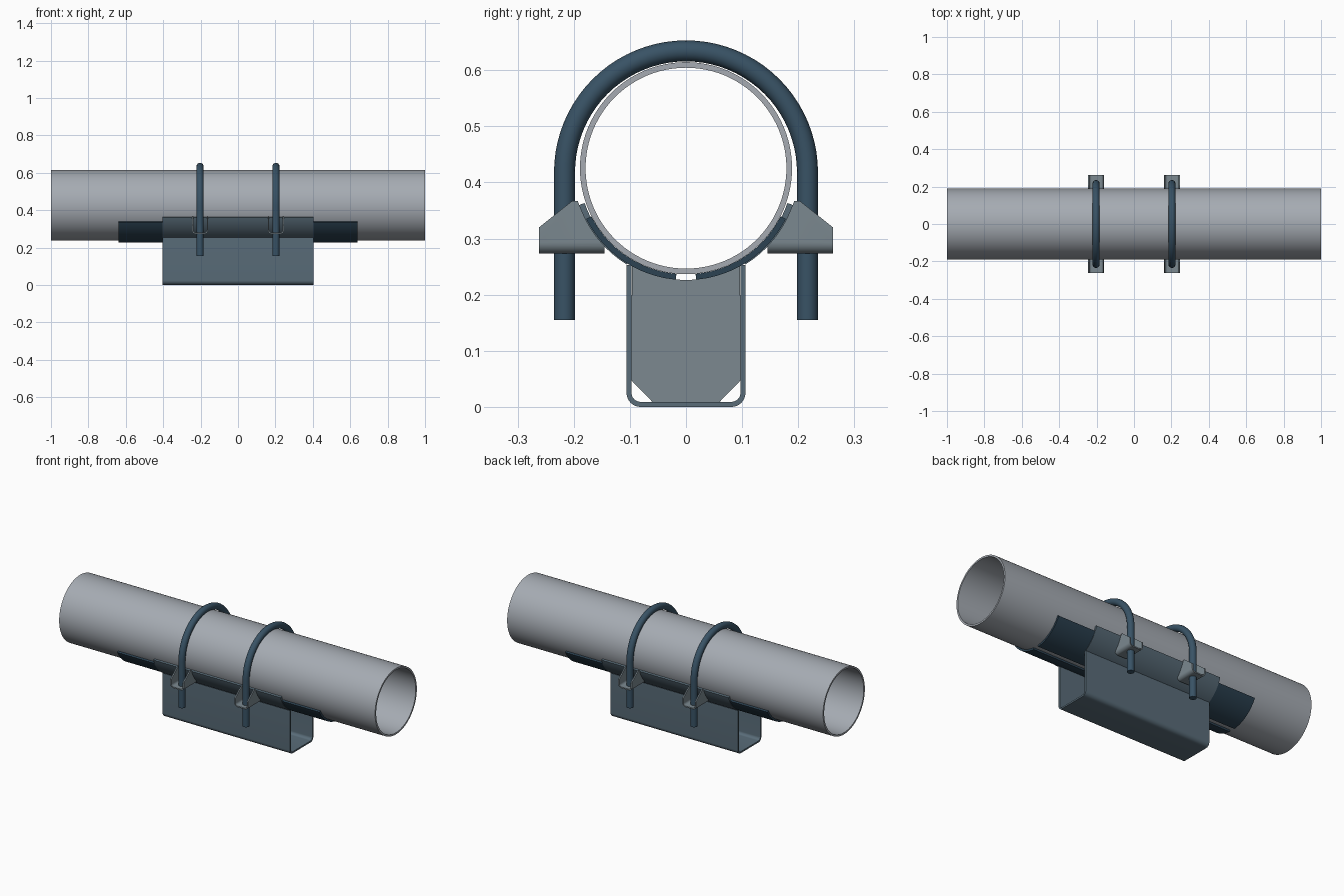
import bpy, bmesh, math
from math import sin, cos, pi, radians

if "Cube" in bpy.data.objects:
    bpy.data.objects.remove(bpy.data.objects["Cube"])

CZ = 0.4255          # pipe axis height
BOLT_X = 0.203


def material(name, rgb):
    m = bpy.data.materials.new(name)
    m.diffuse_color = (*rgb, 1)
    m.use_nodes = True
    m.node_tree.nodes["Principled BSDF"].inputs["Base Color"].default_value = m.diffuse_color
    return m


PIPE = material("pipe_grey", (0.38, 0.41, 0.45))
BOLT = material("bolt_blue", (0.04, 0.085, 0.13))
LINER = material("liner_dark", (0.025, 0.055, 0.085))
CHANNEL = material("channel_blue", (0.10, 0.15, 0.19))
LUG = material("bracket_grey", (0.20, 0.25, 0.28))


def finish(ob, mat):
    ob.data.materials.append(mat)
    bpy.ops.object.select_all(action='DESELECT')
    ob.select_set(True)
    bpy.context.view_layer.objects.active = ob
    bpy.ops.object.shade_smooth_by_angle(angle=radians(30))
    return ob


def prism(name, pts, a, b, axis='X'):
    """Extrude a closed profile from a to b; (y,z) profile for X, (x,z) for Y."""
    bm = bmesh.new()
    def co(p, t):
        return (t, p[0], p[1]) if axis == 'X' else (p[0], t, p[1])
    lo = [bm.verts.new(co(p, a)) for p in pts]
    hi = [bm.verts.new(co(p, b)) for p in pts]
    n = len(pts)
    bm.faces.new(lo)
    bm.faces.new(hi[::-1])
    for i in range(n):
        j = (i + 1) % n
        bm.faces.new((lo[j], lo[i], hi[i], hi[j]))
    bmesh.ops.recalc_face_normals(bm, faces=bm.faces)
    me = bpy.data.meshes.new(name)
    bm.to_mesh(me)
    bm.free()
    ob = bpy.data.objects.new(name, me)
    bpy.context.collection.objects.link(ob)
    return ob


def arc(r, a0, a1, n, cy=0.0, cz=CZ):
    """Points on a circle; angle is measured in degrees from straight down."""
    return [(cy + r * sin(radians(a0 + (a1 - a0) * i / n)),
             cz - r * cos(radians(a0 + (a1 - a0) * i / n))) for i in range(n + 1)]


def u_profile(w, top, bottom, r, t):
    """Constant thickness U section with rounded bottom corners."""
    def path(w, z, r):
        return ([(-w, top)] + arc(r, -90, 0, 8, -w + r, z + r)
                + arc(r, 0, 90, 8, w - r, z + r) + [(w, top)])
    return path(w, bottom, r) + path(w - t, bottom + t, r - t)[::-1]


# Hollow pipe
bm = bmesh.new()
N = 96
rings = [[bm.verts.new((x, r * cos(2 * pi * i / N), CZ + r * sin(2 * pi * i / N)))
          for i in range(N)] for x, r in ((-1, 0.189), (1, 0.189), (1, 0.179), (-1, 0.179))]
for k in range(4):
    p, q = rings[k], rings[(k + 1) % 4]
    for i in range(N):
        j = (i + 1) % N
        bm.faces.new((p[i], p[j], q[j], q[i]))
bmesh.ops.recalc_face_normals(bm, faces=bm.faces)
me = bpy.data.meshes.new("pipe")
bm.to_mesh(me)
bm.free()
pipe = bpy.data.objects.new("pipe", me)
bpy.context.collection.objects.link(pipe)
finish(pipe, PIPE)

# Liner halves and shorter cradle wings around the pipe underside
for s, side in ((-1, "front"), (1, "back")):
    pts = arc(0.1995, s * 5.2, s * 63, 24) + arc(0.1892, s * 63, s * 5.2, 24)
    finish(prism("liner_" + side, pts, -0.64, 0.64), LINER)
    pts = arc(0.2015, s * 31.5, s * 71, 18) + arc(0.191, s * 71, s * 31.5, 18)
    finish(prism("cradle_wing_" + side, pts, -0.403, 0.403), CHANNEL)

# Base channel
finish(prism("base_channel", u_profile(0.106, 0.253, 0.0, 0.025, 0.009), -0.403, 0.403), CHANNEL)

# Stiffener webs inside the channel
web = [(-0.06, 0.009), (0.06, 0.009), (0.097, 0.047)] + arc(0.1992, 29, -29, 24) + [(-0.097, 0.047)]
for x, end in ((-BOLT_X, "left"), (BOLT_X, "right")):
    finish(prism("stiffener_web_" + end, web, x - 0.005, x + 0.005), LUG)

# U-bolts and their bent lugs
for x, end in ((-BOLT_X, "left"), (BOLT_X, "right")):
    cu = bpy.data.curves.new("u_bolt_" + end, 'CURVE')
    cu.dimensions = '3D'
    cu.bevel_depth = 0.0187
    cu.bevel_resolution = 6
    cu.use_fill_caps = True
    path = [(-0.2165, 0.155)] + arc(0.2165, -90, -270, 40, 0, 0.418) + [(0.2165, 0.155)]
    sp = cu.splines.new('POLY')
    sp.points.add(len(path) - 1)
    for p, (y, z) in zip(sp.points, path):
        p.co = (x, y, z, 1)
    ob = bpy.data.objects.new("u_bolt_" + end, cu)
    bpy.context.collection.objects.link(ob)
    bpy.ops.object.select_all(action='DESELECT')
    ob.select_set(True)
    bpy.context.view_layer.objects.active = ob
    bpy.ops.object.convert(target='MESH')
    finish(bpy.context.object, BOLT)

    for s, side in ((-1, "front"), (1, "back")):
        # U section trimmed to the sloped side outline
        u = [(x + px, pz) for px, pz in u_profile(0.043, 0.42, 0.273, 0.02, 0.007)]
        lug = prism("lug_%s_%s" % (side, end), u, s * 0.12, s * 0.29, 'Y')
        outline = [(s * 0.145, 0.26), (s * 0.262, 0.26), (s * 0.262, 0.32),
                   (s * 0.203, 0.367), (s * 0.193, 0.367)] + arc(0.2012, s * 70, s * 46.2, 10)
        cutter = prism("lug_cutter", outline, x - 0.1, x + 0.1)
        cutter.hide_render = True
        mod = lug.modifiers.new("trim", 'BOOLEAN')
        mod.operation = 'INTERSECT'
        mod.solver = 'EXACT'
        mod.object = cutter
        bpy.context.view_layer.objects.active = lug
        bpy.ops.object.modifier_apply(modifier="trim")
        bpy.data.objects.remove(cutter)
        finish(lug, LUG)
